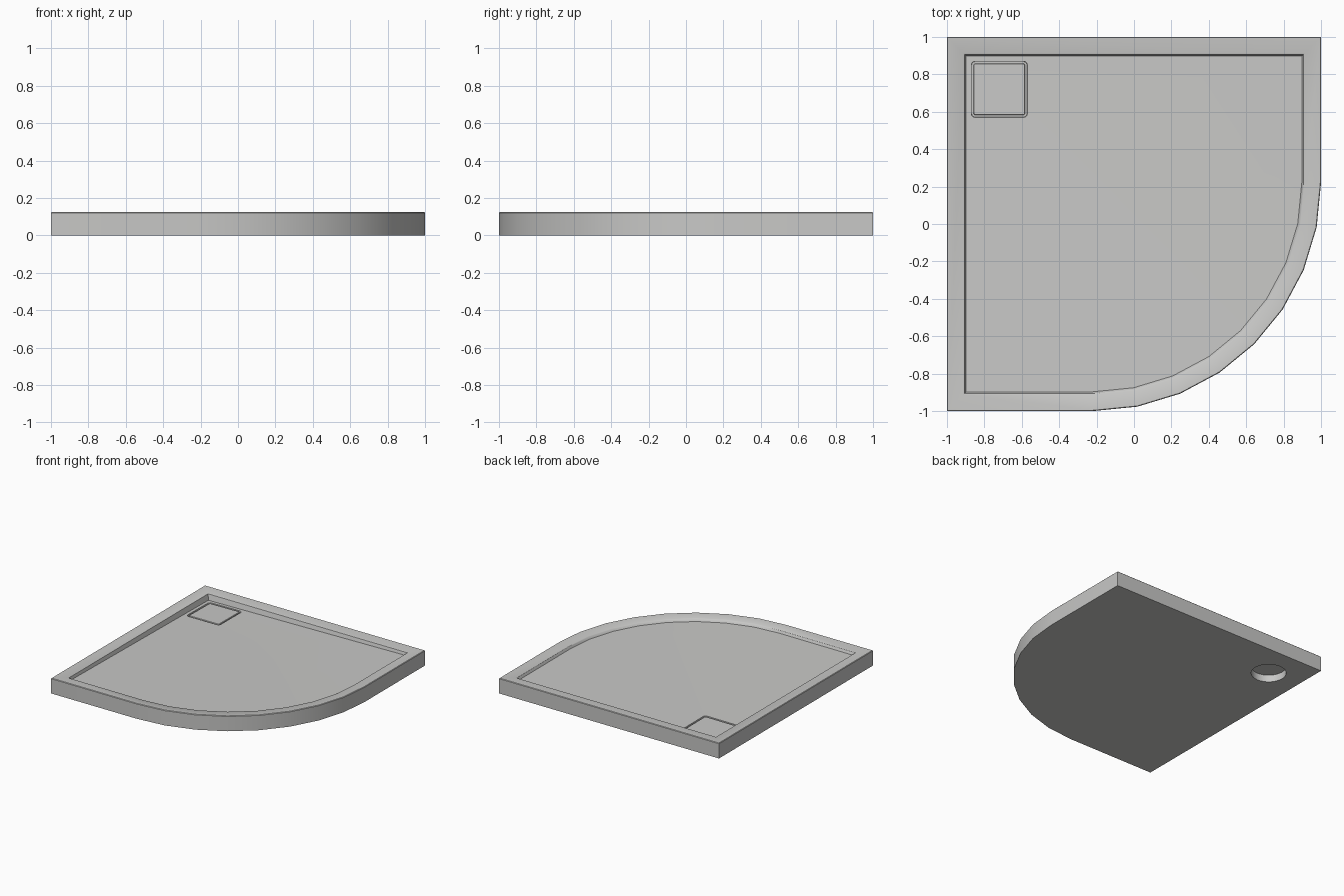
import bpy, bmesh
from math import sin, cos, pi, hypot
from mathutils import Vector

if "Cube" in bpy.data.objects:
    bpy.data.objects.remove(bpy.data.objects["Cube"], do_unlink=True)

mat = bpy.data.materials.new("stone grey")
mat.use_nodes = True
GREY = (0.58, 0.58, 0.57, 1)
mat.diffuse_color = GREY
mat.node_tree.nodes["Principled BSDF"].inputs["Base Color"].default_value = GREY

ARC_CENTRE, ARC_RADIUS = 0.22, 1.22
DRAIN = (-0.72, 0.72)
UP = Vector((0, 0, 1))


def floor_z(x, y):
    """Floor falls towards the drain corner."""
    return 0.068 + 0.0145 * hypot(x + 0.9, y - 0.9)


def tray_outline(inset):
    """Square with one large rounded corner, moved inwards by inset."""
    e, r = 1 - inset, ARC_RADIUS - inset
    pts = [(-e, -e), (-e, e), (e, e)]
    for i in range(9):
        a = -i * pi / 16
        pts.append((-ARC_CENTRE + r * cos(a), ARC_CENTRE + r * sin(a)))
    return pts


def rounded_square(half, radius):
    pts = []
    for q in range(4):
        mid = pi / 4 + q * pi / 2
        for i in range(4):
            a = q * pi / 2 + i * pi / 6
            pts.append((DRAIN[0] + (half - radius) * (1 if cos(mid) > 0 else -1) + radius * cos(a),
                        DRAIN[1] + (half - radius) * (1 if sin(mid) > 0 else -1) + radius * sin(a)))
    return pts


def circle(radius, n=32):
    return [(DRAIN[0] + radius * cos(2 * pi * i / n),
             DRAIN[1] + radius * sin(2 * pi * i / n)) for i in range(n)]


def ring(bm, pts, z):
    """Add a closed loop; z is a height or a function of x and y."""
    vs = [bm.verts.new((x, y, z(x, y) if callable(z) else z)) for x, y in pts]
    for a, b in zip(vs, vs[1:] + vs[:1]):
        bm.edges.new((a, b))
    return vs


def skin(bm, rings):
    for lo, hi in zip(rings, rings[1:]):
        n = len(lo)
        for i in range(n):
            j = (i + 1) % n
            bm.faces.new((lo[i], lo[j], hi[j], hi[i]))


def fill_between(bm, outer, inner):
    edges = [bm.edges.get((vs[i - 1], vs[i])) for vs in (outer, inner) for i in range(len(vs))]
    bmesh.ops.triangle_fill(bm, edges=edges, normal=UP, use_beauty=True)


def finish(bm, name):
    bmesh.ops.recalc_face_normals(bm, faces=bm.faces)
    mesh = bpy.data.meshes.new(name)
    bm.to_mesh(mesh)
    bm.free()
    mesh.materials.append(mat)
    ob = bpy.data.objects.new(name, mesh)
    bpy.context.collection.objects.link(ob)
    bpy.ops.object.select_all(action='DESELECT')
    ob.select_set(True)
    bpy.context.view_layer.objects.active = ob
    bpy.ops.object.shade_smooth_by_angle(angle=pi / 6)


# Tray body: outer wall, rim and inner wall down to the floor
bm = bmesh.new()
body = [ring(bm, tray_outline(o), z) for o, z in
        ((0, 0), (0, 0.121), (0.004, 0.125), (0.088, 0.119), (0.094, 0.115))]
body.append(ring(bm, tray_outline(0.103), floor_z))
skin(bm, body)

# Sloping floor around the square drain recess
recess = [ring(bm, rounded_square(0.15, 0.02), floor_z),
          ring(bm, rounded_square(0.148, 0.018), 0.06)]
skin(bm, recess)
fill_between(bm, body[-1], recess[0])
bm.faces.new(recess[1])

# Flat underside with the round drain hole
hole = [ring(bm, circle(0.132), 0), ring(bm, circle(0.132), 0.058)]
skin(bm, hole)
fill_between(bm, body[0], hole[0])
bm.faces.new(hole[1])
finish(bm, "shower_tray")

# Drain cover lying flush in the recess
bm = bmesh.new()
cover = [ring(bm, rounded_square(0.138, 0.012), 0.0605),
         ring(bm, rounded_square(0.138, 0.012), lambda x, y: floor_z(x, y) - 0.003),
         ring(bm, rounded_square(0.135, 0.009), floor_z)]
skin(bm, cover)
bm.faces.new(cover[0])
bm.faces.new(cover[-1])
finish(bm, "drain_cover")
